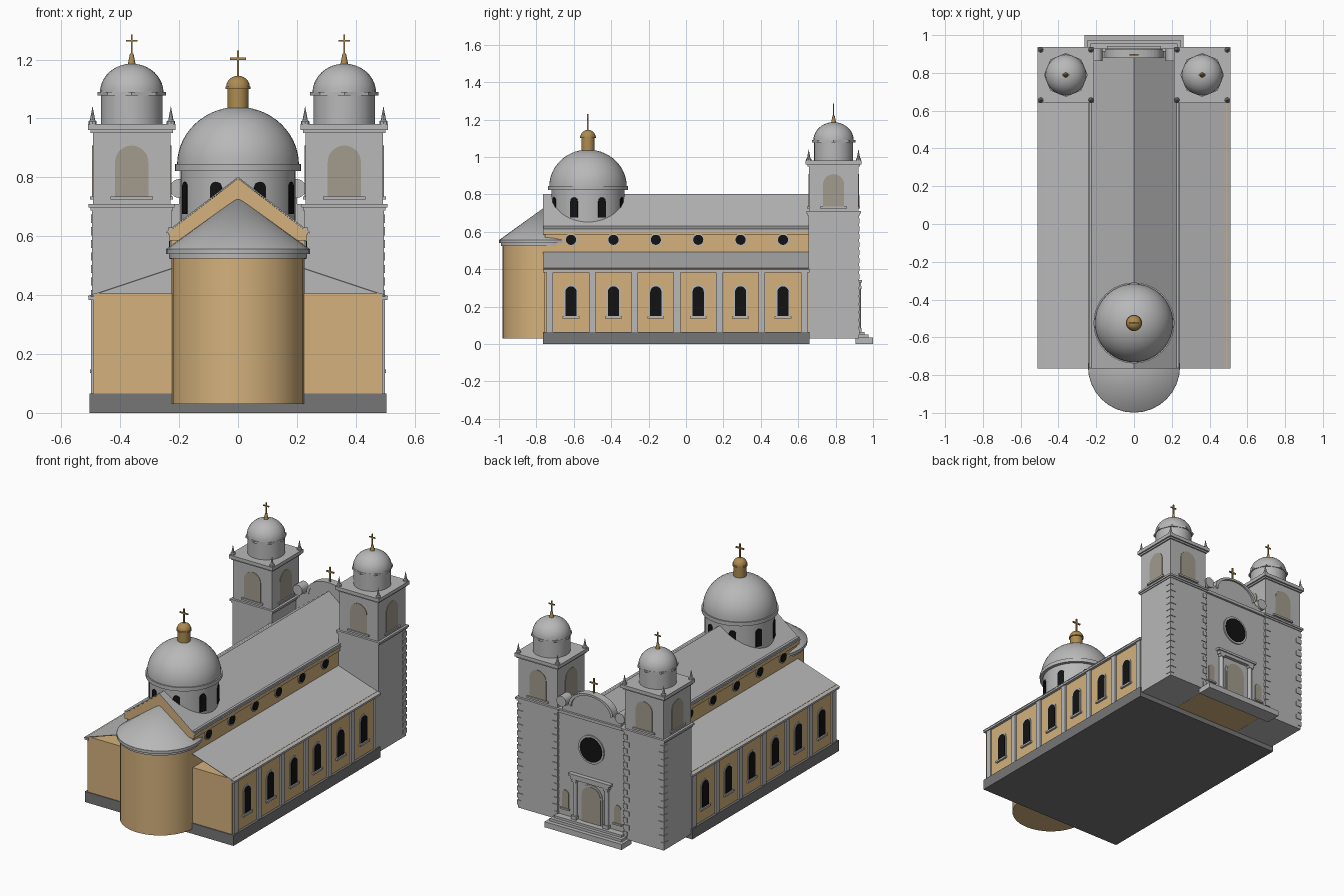
import bpy, bmesh, math
from math import pi, sin, cos

if "Cube" in bpy.data.objects:
    bpy.data.objects.remove(bpy.data.objects["Cube"])

def material(name, r, g, b):
    m = bpy.data.materials.new(name)
    m.diffuse_color = (r, g, b, 1)
    m.use_nodes = True
    m.node_tree.nodes["Principled BSDF"].inputs["Base Color"].default_value = m.diffuse_color
    return m

STONE = material("grey stone", .48, .48, .48)
CREAM = material("cream plaster", .66, .44, .2)
PLINTH = material("dark grey plinth", .18, .18, .18)
TAUPE = material("taupe doors", .36, .33, .27)
GOLD = material("old gold", .42, .26, .08)
DARK = material("black glass", .006, .006, .006)

def finish(name, bm, mat, smooth=False):
    bmesh.ops.remove_doubles(bm, verts=bm.verts, dist=1e-5)
    bmesh.ops.recalc_face_normals(bm, faces=bm.faces)
    me = bpy.data.meshes.new(name)
    bm.to_mesh(me)
    bm.free()
    me.materials.append(mat)
    ob = bpy.data.objects.new(name, me)
    bpy.context.collection.objects.link(ob)
    if smooth:
        bpy.ops.object.select_all(action='DESELECT')
        ob.select_set(True)
        bpy.context.view_layer.objects.active = ob
        bpy.ops.object.shade_smooth_by_angle(angle=math.radians(35))
    return ob

def prism(name, outline, origin, angle, d0, d1, mat, smooth=False):
    """Upright (u, z) outline, extruded from d0 to d1 along compass angle."""
    n, u = (cos(angle), sin(angle)), (-sin(angle), cos(angle))
    bm = bmesh.new()
    rings = [[bm.verts.new((origin[0] + u[0]*p + n[0]*d, origin[1] + u[1]*p + n[1]*d, z))
              for p, z in outline] for d in (d0, d1)]
    for r in rings:
        bm.faces.new(r)
    k = len(outline)
    for i in range(k):
        j = (i + 1) % k
        bm.faces.new((rings[0][i], rings[0][j], rings[1][j], rings[1][i]))
    return finish(name, bm, mat, smooth)

def box(name, x0, x1, y0, y1, z0, z1, mat):
    return prism(name, [(y0, z0), (y1, z0), (y1, z1), (y0, z1)], (0, 0), 0, x0, x1, mat)

def lathe(name, profile, cx, cy, mat, seg=32, smooth=True, turn=0):
    bm = bmesh.new()
    rings = [[bm.verts.new((cx + r*cos(turn + 2*pi*i/seg), cy + r*sin(turn + 2*pi*i/seg), z))
              for i in range(seg)] for r, z in profile]
    for a, b in zip(rings, rings[1:]):
        for i in range(seg):
            j = (i + 1) % seg
            bm.faces.new((a[i], a[j], b[j], b[i]))
    return finish(name, bm, mat, smooth)

def drum(r, z0, z1):
    return [(0, z0), (r, z0), (r, z1), (0, z1)]

def dome(r, z0, h, n=10):
    return [(0, z0)] + [(r*cos(pi/2*i/n), z0 + h*sin(pi/2*i/n)) for i in range(n)] + [(0, z0 + h)]

def arch(w, z0, z1, n=10):
    r = w/2
    return [(-r, z0), (r, z0)] + [(r*cos(pi*i/n), z1 - r + r*sin(pi*i/n)) for i in range(n + 1)]

def disc(r, z, n=24, u=0):
    return [(u + r*cos(2*pi*i/n), z + r*sin(2*pi*i/n)) for i in range(n)]

def rect(w, z0, z1):
    return [(-w/2, z0), (w/2, z0), (w/2, z1), (-w/2, z1)]

def cross(name, x, y, z0, z1, zbar, half, t):
    box(name + "_post", x - t, x + t, y - t, y + t, z0, z1, GOLD)
    box(name + "_bar", x - half, x + half, y - t, y + t, zbar - t, zbar + t, GOLD)

SOUTH, NORTH = -pi/2, pi/2

# Plinth, aisles and nave
box("plinth", -.505, .505, -.765, .66, 0, .065, PLINTH)
box("aisles", -.49, .49, -.76, .66, .065, .405, CREAM)
box("nave", -.225, .225, -.755, .895, .03, .605, CREAM)
prism("nave_gable", [(-.235, .585), (.235, .585), (.235, .615), (0, .796), (-.235, .615)],
      (0, 0), SOUTH, -.66, .764, CREAM)
prism("nave_roof", [(-.242, .61), (0, .797), (.242, .61), (.242, .616), (0, .802), (-.242, .616)],
      (0, 0), SOUTH, -.885, .765, STONE)

# Aisle and clerestory sides, mirrored
for s in (-1, 1):
    side = 0 if s > 0 else pi
    prism("aisle_roof", [(s*.22, .49), (s*.51, .393), (s*.51, .397), (s*.22, .494)],
          (0, 0), SOUTH, -.66, .765, STONE)
    box("aisle_eave", s*.485, s*.507, -.765, .66, .383, .396, STONE)
    box("nave_cornice", s*.22, s*.238, -.763, .66, .605, .63, STONE)
    for i in range(7):
        prism("pilaster", rect(.036, .065, .385), (0, -.728 + .2267*i), side, .48, .5, STONE)
    for i in range(6):
        at = (0, -.6147 + .2267*i)
        prism("aisle_window_frame", arch(.076, .145, .318), at, side, .48, .494, STONE)
        prism("aisle_window", arch(.06, .15, .308), at, side, .48, .497, DARK)
        prism("aisle_sill", rect(.09, .135, .147), at, side, .48, .502, STONE)
        prism("round_window_frame", disc(.034, .557), at, side, .21, .231, STONE)
        prism("round_window", disc(.027, .557), at, side, .21, .234, DARK)

# Apse
lathe("apse", drum(.225, .03, .535), 0, -.755, CREAM)
lathe("apse_cornice", [(0, .525), (.234, .525), (.234, .54), (.244, .54), (.244, .557), (0, .557)],
      0, -.755, STONE)
lathe("apse_roof", [(0, .556), (.244, .556), (0, .732)], 0, -.755, STONE)

# Main dome with windows, lantern and cross
DY = -.524
lathe("dome_drum", drum(.195, .6, .83), 0, DY, STONE, 48)
lathe("dome_ring", drum(.214, .822, .845), 0, DY, STONE, 48)
lathe("main_dome", dome(.207, .842, .197, 14), 0, DY, STONE, 48)
for i in range(8):
    prism("drum_window", arch(.042, .675, .785), (0, DY), pi/8 + i*pi/4, .17, .1975, DARK)
lathe("lantern", drum(.036, 1.02, 1.105), 0, DY, GOLD, 24)
lathe("lantern_cap", [(0, 1.1), (.043, 1.1), (.043, 1.108)] + dome(.04, 1.108, .037, 6)[1:], 0, DY, GOLD, 24)
cross("dome_cross", 0, DY, 1.14, 1.23, 1.203, .027, .004)

# Bell towers
TY = .789
for s in (-1, 1):
    tx = s*.361
    def block(name, h, z0, z1):
        box(name, tx - h, tx + h, TY - h, TY + h, z0, z1, STONE)
    block("tower_shaft", .135, .03, .69)
    block("tower_band_lower", .14, .688, .698)
    block("tower_band", .146, .698, .71)
    block("belfry", .132, .71, .957)
    block("tower_cornice_lower", .14, .95, .962)
    block("tower_cornice", .149, .96, .981)
    for k in range(4):
        prism("belfry_opening", arch(.113, .735, .908, 14), (tx, TY), k*pi/2, .12, .135, TAUPE)
        prism("belfry_sill", rect(.145, .724, .735), (tx, TY), k*pi/2, .12, .141, STONE)
        px = tx + .133*(1 if k % 2 else -1)
        py = TY + .133*(1 if k > 1 else -1)
        lathe("pinnacle", [(0, .98), (.014, .98), (.014, .99), (.009, .994), (0, 1.042)],
              px, py, STONE, 8, False)
    # corner stones on the entrance side
    for e in (-1, 1):
        for q in range(15):
            w = .04 if q % 2 else .026
            a, b = sorted((tx + e*.1385, tx + e*(.1385 - w)))
            box("corner_stone", a, b, TY + .1, TY + .139, .05 + q*.0425, .078 + q*.0425, STONE)
    lathe("tower_drum", drum(.105, .98, 1.085), tx, TY, STONE, 24)
    lathe("tower_dome_ring", drum(.116, 1.078, 1.09), tx, TY, STONE, 8, False)
    lathe("tower_dome", dome(.108, 1.088, .098), tx, TY, STONE, 24)
    lathe("tower_finial", [(0, 1.18), (.014, 1.18), (.011, 1.195), (.006, 1.22), (0, 1.222)], tx, TY, GOLD, 12)
    cross("tower_cross", tx, TY, 1.215, 1.285, 1.264, .02, .0032)

# Entrance front with curved gable and scrolls
box("facade_wall", -.23, .23, .885, .915, .03, .71, STONE)
box("facade_cornice", -.225, .225, .885, .928, .69, .708, STONE)
curve = [(.15*cos(pi*i/20), .76 + .095*sin(pi*i/20)) for i in range(21)]
prism("facade_gable", [(-.2, .7), (.2, .7), (.2, .735), (.16, .745)] + curve + [(-.16, .745), (-.2, .735)],
      (0, 0), NORTH, .882, .915, STONE)
prism("gable_coping", curve + [(u*.9, z - .012) for u, z in reversed(curve)], (0, 0), NORTH, .878, .926, STONE)
for s in (-1, 1):
    prism("gable_scroll", disc(.032, .762, u=s*.199), (0, 0), NORTH, .862, .928, STONE, True)
cross("facade_cross", 0, .895, .85, .945, .915, .025, .004)
prism("rose_window_ring", disc(.087, .515, 32), (0, 0), NORTH, .9, .922, STONE)
prism("rose_window", disc(.075, .515, 32), (0, 0), NORTH, .9, .925, DARK)

# Portal, niches and steps
prism("door_frame", arch(.15, .05, .297, 14), (0, 0), NORTH, .9, .919, STONE)
prism("door", arch(.128, .05, .285, 14), (0, 0), NORTH, .9, .922, TAUPE)
box("portal_entablature", -.13, .13, .9, .936, .308, .328, STONE)
box("portal_cornice", -.142, .142, .9, .942, .328, .342, STONE)
for s in (-1, 1):
    lathe("portal_column", drum(.013, .06, .31), s*.108, .922, STONE, 12)
    box("column_base", s*.09, s*.126, .9, .938, .06, .085, STONE)
    box("column_capital", s*.092, s*.124, .9, .937, .293, .309, STONE)
    prism("niche", arch(.045, .11, .22), (s*.178, 0), NORTH, .9, .919, TAUPE)
    prism("niche_sill", rect(.06, .1, .11), (s*.178, 0), NORTH, .9, .926, STONE)
for i, (w, y, z0, z1) in enumerate([(.262, 1, 0, .034), (.245, .975, .034, .05), (.23, .955, .05, .064)]):
    box("step_%d" % (i + 1), -w, w, .905, y, z0, z1, STONE)
